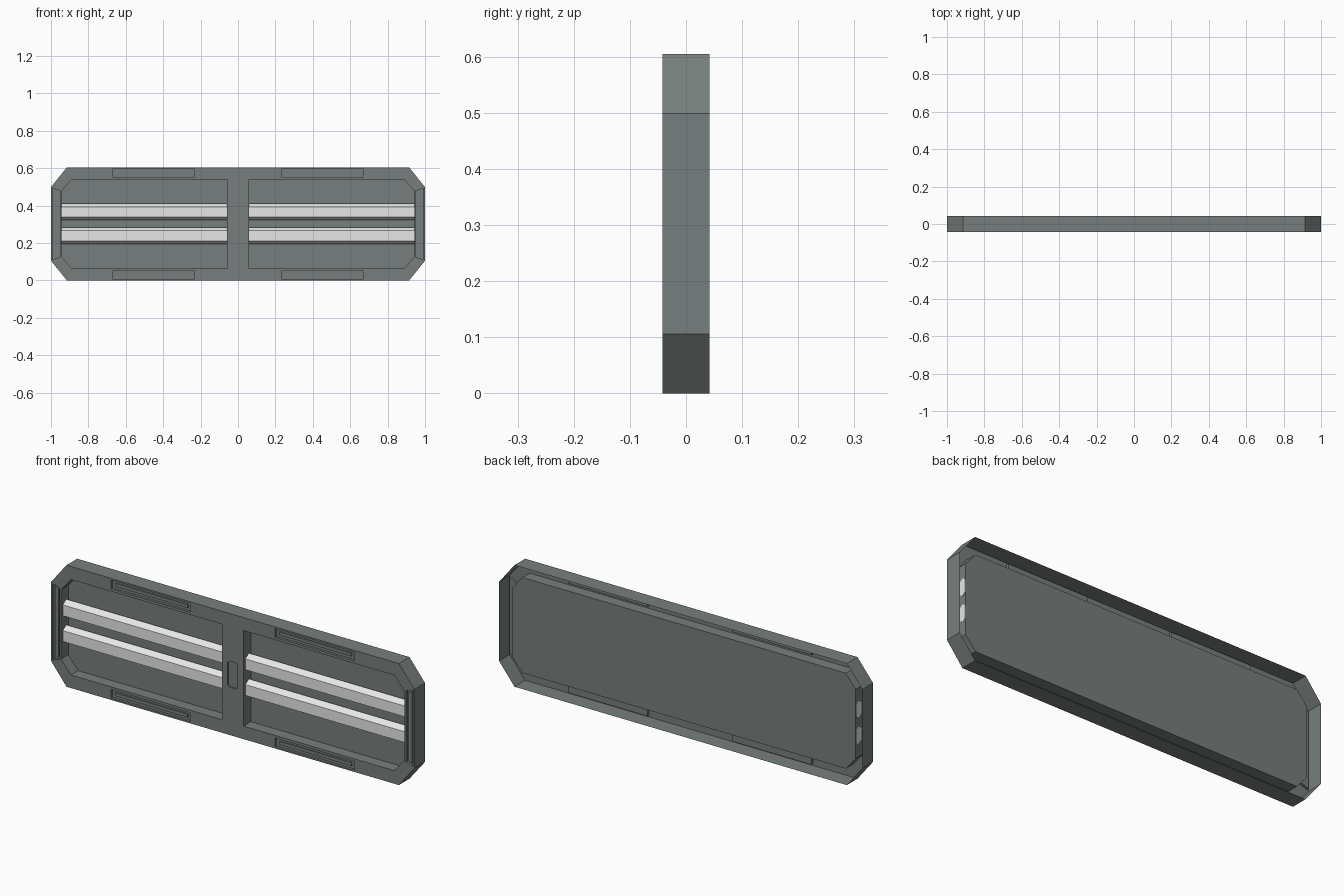
import bpy, bmesh

if "Cube" in bpy.data.objects:
    bpy.data.objects.remove(bpy.data.objects["Cube"])

FRONT, BACK, PANEL = -0.042, 0.042, 0.015
MID = 0.3025


def material(name, rgb):
    m = bpy.data.materials.new(name)
    m.diffuse_color = (*rgb, 1)
    m.use_nodes = True
    m.node_tree.nodes["Principled BSDF"].inputs["Base Color"].default_value = m.diffuse_color
    return m


GREY = material("grey_metal", (0.185, 0.212, 0.205))
WHITE = material("lamp_white", (0.80, 0.80, 0.80))


def finish(bm, name, mat):
    bmesh.ops.recalc_face_normals(bm, faces=bm.faces)
    me = bpy.data.meshes.new(name)
    bm.to_mesh(me)
    bm.free()
    me.materials.append(mat)
    ob = bpy.data.objects.new(name, me)
    bpy.context.collection.objects.link(ob)
    return ob


def octagon(w, h, cx, cz):
    """Chamfered rectangle in x, z with half sizes w, h."""
    q = [(w, -h + cz), (w, h - cz), (w - cx, h), (-w + cx, h),
         (-w, h - cz), (-w, -h + cz), (-w + cx, -h), (w - cx, -h)]
    return [(x, z + MID) for x, z in q]


def rect(x0, x1, z0, z1):
    return [(x0, z0), (x1, z0), (x1, z1), (x0, z1)]


def plate(name, outer, outer_y, pockets):
    """Front sheet with a skirt back to outer_y and pockets sunk to their own depth."""
    bm = bmesh.new()
    edges = []
    for pts, depth, cap in [(outer, outer_y, False)] + pockets:
        a = [bm.verts.new((x, FRONT, z)) for x, z in pts]
        b = [bm.verts.new((x, depth, z)) for x, z in pts]
        n = len(a)
        for i in range(n):
            j = (i + 1) % n
            f = bm.faces.new((a[i], a[j], b[j], b[i]))
            edges.append(next(e for e in f.edges if set(e.verts) == {a[i], a[j]}))
        if cap:
            bm.faces.new(b)
    bmesh.ops.triangle_fill(bm, edges=edges, use_beauty=True, use_dissolve=False,
                            normal=(0, -1, 0))
    return finish(bm, name, GREY)


def prism_y(name, pts, y0, y1):
    """Closed x, z outline extruded along y."""
    bm = bmesh.new()
    f = bm.faces.new([bm.verts.new((x, y0, z)) for x, z in pts])
    g = bmesh.ops.extrude_face_region(bm, geom=[f])["geom"]
    bmesh.ops.translate(bm, vec=(0, y1 - y0, 0),
                        verts=[v for v in g if isinstance(v, bmesh.types.BMVert)])
    return finish(bm, name, GREY)


# Frame: open-backed shell, large recess, long slots and side slots
slots, bars = [], []
for s in (-1, 1):
    for z0, z1 in ((0.008, 0.052), (0.553, 0.597)):
        x0, x1 = sorted((s * 0.232, s * 0.67))
        slots.append((rect(x0, x1, z0, z1), FRONT + 0.012, True))
        bars.append(rect(x0 + 0.02, x1 - 0.02, z0 + 0.014, z1 - 0.014))
    for inset, store in ((0, slots), (0.01, bars)):
        side = [(s * (0.953 + inset), 0.125 + inset), (s * (0.992 - inset), 0.112 + inset),
                (s * (0.992 - inset), 0.493 - inset), (s * (0.953 + inset), 0.48 - inset)]
        store.append((side, FRONT + 0.012, True) if store is slots else side)

plate("outer_frame", octagon(1.0, 0.3025, 0.085, 0.106), BACK,
      [(octagon(0.945, 0.2375, 0.055, 0.065), PANEL, True)] + slots)

# Raised strips inside the slots
for i, pts in enumerate(bars):
    prism_y(f"slot_strip_{i + 1}", pts, FRONT + 0.006, FRONT + 0.012)

# Centre divider with a small switch recess
switch = [(x * 0.5, (z - MID) * 0.5 + MID)
          for x, z in octagon(0.056, 0.13, 0.018, 0.018)]
plate("centre_divider", rect(-0.06, 0.06, 0.065, 0.54), PANEL,
      [(switch, FRONT + 0.008, True)])

# Faceted lamp tubes, two in each bay, ends just through the side walls
profile = [(PANEL - 0.002, -0.03), (0.0, -0.044), (-0.028, -0.028),
           (-0.028, 0.026), (0.0, 0.044), (PANEL - 0.002, 0.03)]
for s, side in ((-1, "left"), (1, "right")):
    for zc, level in ((0.24, "lower"), (0.368, "upper")):
        bm = bmesh.new()
        f = bm.faces.new([bm.verts.new((s * 0.06, y, zc + z)) for y, z in profile])
        g = bmesh.ops.extrude_face_region(bm, geom=[f])["geom"]
        bmesh.ops.translate(bm, vec=(s * 0.887, 0, 0),
                            verts=[v for v in g if isinstance(v, bmesh.types.BMVert)])
        finish(bm, f"lamp_tube_{level}_{side}", WHITE)
